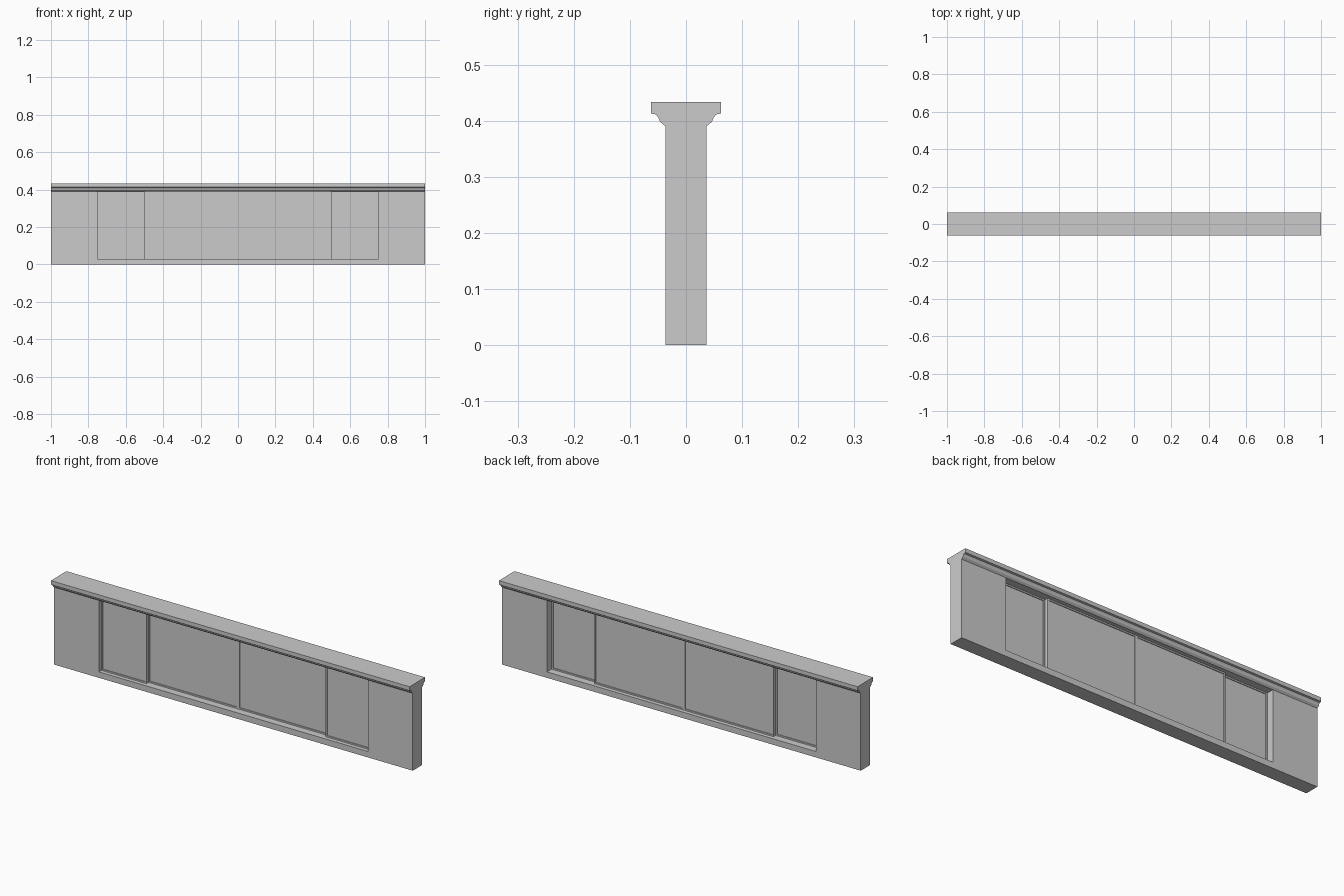
import bpy, bmesh
from mathutils import Vector

if "Cube" in bpy.data.objects:
    bpy.data.objects.remove(bpy.data.objects["Cube"])

HALF_T = 0.0365          # half the wall thickness
TOP = 0.39               # underside of the coping
SILL = 0.03


def extrude(name, points, to_3d, offset):
    """Extrude a closed 2D profile along an offset vector."""
    bm = bmesh.new()
    face = bm.faces.new([bm.verts.new(to_3d(a, b)) for a, b in points])
    res = bmesh.ops.extrude_face_region(bm, geom=[face])
    verts = [g for g in res["geom"] if isinstance(g, bmesh.types.BMVert)]
    bmesh.ops.translate(bm, verts=verts, vec=Vector(offset))
    bmesh.ops.recalc_face_normals(bm, faces=bm.faces)
    finish(name, bm)


def finish(name, bm):
    mesh = bpy.data.meshes.new(name)
    bm.to_mesh(mesh)
    bm.free()
    obj = bpy.data.objects.new(name, mesh)
    bpy.context.collection.objects.link(obj)


def sliding_panel(name, x0, x1, y0, y1):
    """Thin panel with a narrow rim around a slightly sunk pane on both sides."""
    bm = bmesh.new()
    bmesh.ops.create_cube(bm, size=1)
    bmesh.ops.scale(bm, verts=bm.verts, vec=(x1 - x0, y1 - y0, TOP - SILL))
    bmesh.ops.translate(bm, verts=bm.verts,
                        vec=((x0 + x1) / 2, (y0 + y1) / 2, (TOP + SILL) / 2))
    bm.normal_update()
    sides = [f for f in bm.faces if abs(f.normal.y) > 0.9]
    bmesh.ops.inset_individual(bm, faces=sides, thickness=0.01)
    bmesh.ops.inset_individual(bm, faces=sides, thickness=0.0, depth=-0.004)
    bmesh.ops.remove_doubles(bm, verts=bm.verts, dist=1e-5)
    finish(name, bm)


# Wall: U-shaped outline with a wide opening right up to the coping
outline = [(-1, 0), (1, 0), (1, TOP), (0.75, TOP), (0.75, SILL),
           (-0.75, SILL), (-0.75, TOP), (-1, TOP)]
extrude("wall", outline, lambda x, z: (x, -HALF_T, z), (0, 2 * HALF_T, 0))

# Moulded coping along the top
half = [(HALF_T, TOP), (0.046, 0.398), (0.049, 0.405), (0.053, 0.411),
        (0.062, 0.413), (0.062, 0.433)]
profile = half + [(-y, z) for y, z in reversed(half)]
extrude("coping", profile, lambda y, z: (-1, y, z), (2, 0, 0))

# Outer panels run in the front track, middle panels in the back track
for name, x0, x1, y0, y1 in (
        ("outer_panel_left", -0.75, -0.5, -0.0165, 0),
        ("middle_panel_left", -0.5, 0, 0, 0.0165),
        ("middle_panel_right", 0, 0.5, 0, 0.0165),
        ("outer_panel_right", 0.5, 0.75, -0.0165, 0)):
    sliding_panel(name, x0, x1, y0, y1)
